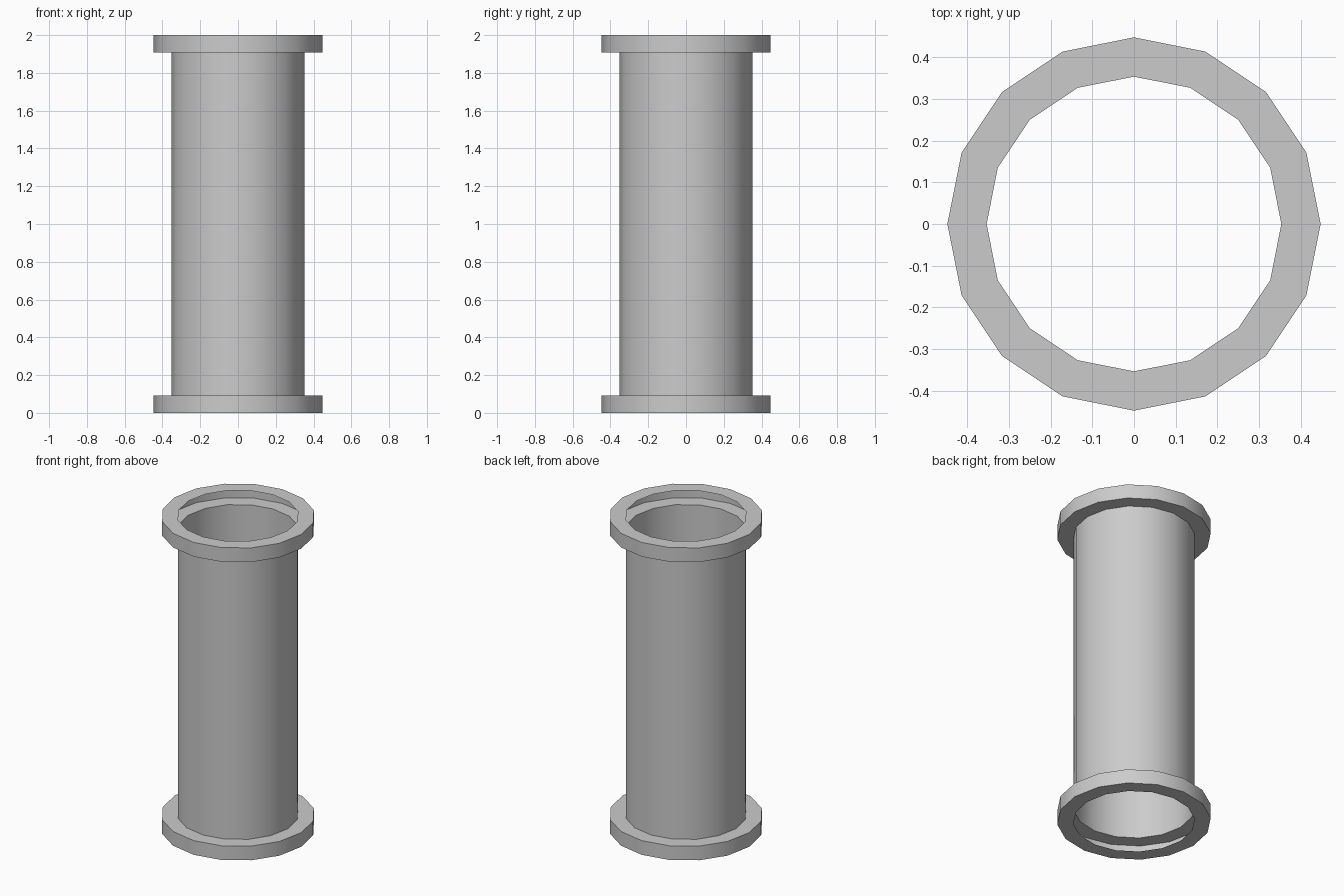
import bpy, bmesh
from math import radians, sin, cos, tau

if "Cube" in bpy.data.objects:
    bpy.data.objects.remove(bpy.data.objects["Cube"])

SIDES = 16
R_TUBE, R_FLANGE = 0.353, 0.447
HEIGHT, LIP = 2.0, 0.091

# Open thin-walled profile: hollow flange, tube, hollow flange (radius, z)
profile = [(R_TUBE, 0), (R_FLANGE, 0), (R_FLANGE, LIP), (R_TUBE, LIP)]
profile += [(r, HEIGHT - z) for r, z in reversed(profile)]

# Lathe the profile around z
bm = bmesh.new()
rings = [[bm.verts.new((r * cos(tau * i / SIDES), r * sin(tau * i / SIDES), z))
          for i in range(SIDES)] for r, z in profile]
for low, high in zip(rings, rings[1:]):
    for i in range(SIDES):
        j = (i + 1) % SIDES
        bm.faces.new((low[i], low[j], high[j], high[i]))

mesh = bpy.data.meshes.new("flanged_pipe")
bm.to_mesh(mesh)
bm.free()
pipe = bpy.data.objects.new("flanged_pipe", mesh)
bpy.context.collection.objects.link(pipe)

# Smooth round walls, crisp flange edges
bpy.context.view_layer.objects.active = pipe
pipe.select_set(True)
bpy.ops.object.shade_smooth_by_angle(angle=radians(30))
